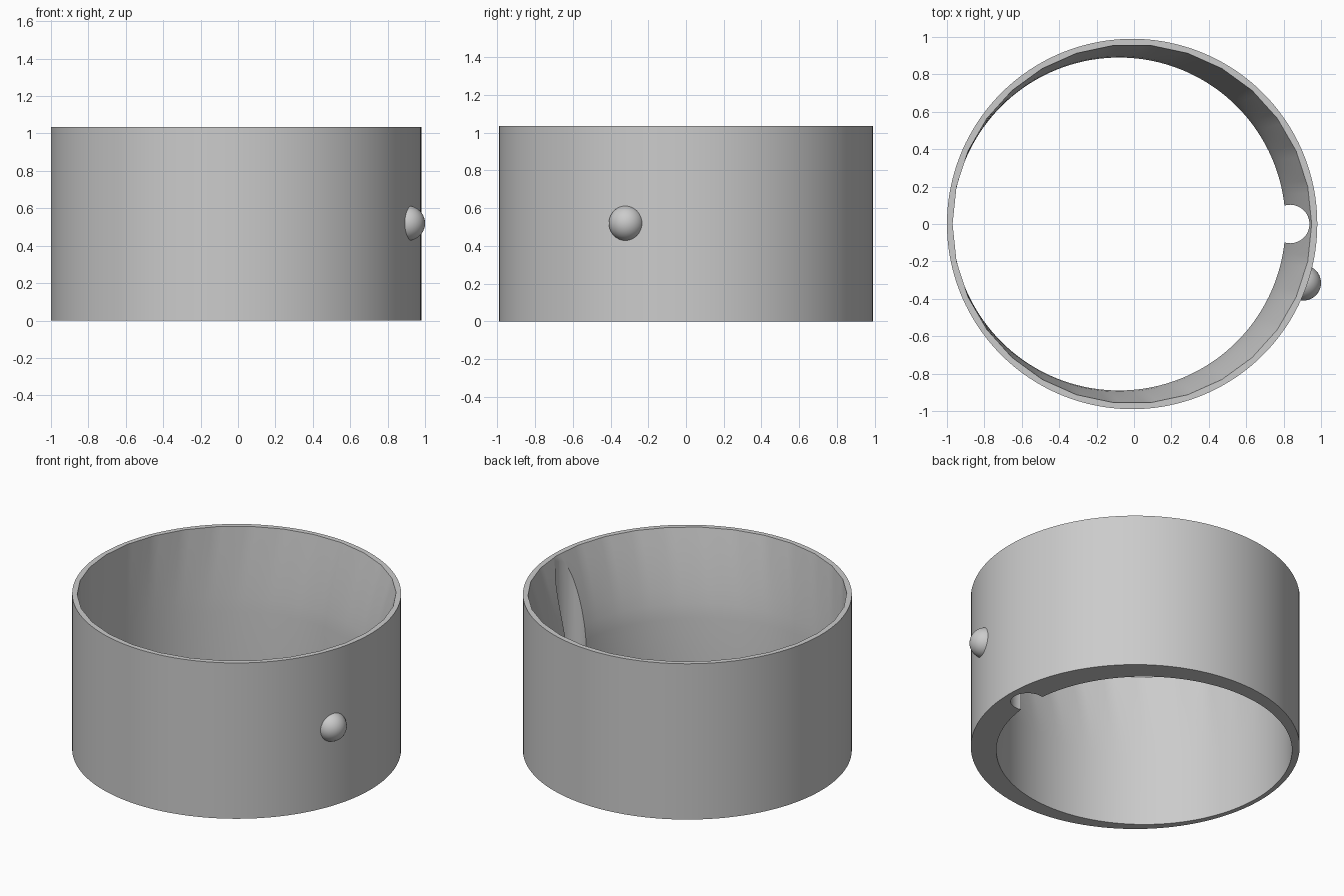
import bpy, bmesh, math
from mathutils import Vector

cube = bpy.data.objects.get("Cube")
if cube:
    bpy.data.objects.remove(cube)

mat = bpy.data.materials.new("light grey")
mat.use_nodes = True
GREY = (0.6, 0.6, 0.6, 1)
mat.diffuse_color = GREY
mat.node_tree.nodes["Principled BSDF"].inputs["Base Color"].default_value = GREY

HEIGHT, SEGS, FACETS, CX = 1.035, 180, 30, -0.01
FLARE_START = 0.48


def bore_point(angle, z):
    """Offset round bore below, flaring out to a faceted mouth on top."""
    step = 2 * math.pi / FACETS
    low = Vector((-0.08 + 0.89 * math.cos(angle), 0.89 * math.sin(angle), z))
    r = 0.96 * math.cos(step / 2) / math.cos(angle % step - step / 2)
    high = Vector((CX + r * math.cos(angle), r * math.sin(angle), z))
    t = max(0, (z - FLARE_START) / (HEIGHT - FLARE_START))
    return low.lerp(high, t ** 1.3)


def outer_point(angle, z):
    return Vector((CX + 0.99 * math.cos(angle), 0.99 * math.sin(angle), z))


# ring wall: loops go up the outside and back down the bore
bm = bmesh.new()
levels = [(outer_point, 0), (outer_point, HEIGHT)]
levels += [(bore_point, HEIGHT + (FLARE_START - HEIGHT) * i / 6) for i in range(7)]
levels += [(bore_point, 0)]
loops = [[bm.verts.new(f(2 * math.pi * i / SEGS, z)) for i in range(SEGS)]
         for f, z in levels]
for k, a in enumerate(loops):
    b = loops[(k + 1) % len(loops)]
    for i in range(SEGS):
        j = (i + 1) % SEGS
        bm.faces.new((a[i], a[j], b[j], b[i]))
bmesh.ops.recalc_face_normals(bm, faces=bm.faces)
mesh = bpy.data.meshes.new("ring_wall")
bm.to_mesh(mesh)
bm.free()
ring = bpy.data.objects.new("ring_wall", mesh)
bpy.context.collection.objects.link(ring)
mesh.materials.append(mat)

# round vertical groove in the thick side of the bore
bpy.ops.mesh.primitive_cylinder_add(vertices=48, radius=0.103, depth=2,
                                    location=(0.835, 0, 0.5))
cutter = bpy.context.object
cutter.name = "groove_cutter"
cutter.data.materials.append(mat)
cutter.hide_render = True
cut = ring.modifiers.new("groove", 'BOOLEAN')
cut.operation = 'DIFFERENCE'
cut.solver = 'EXACT'
cut.object = cutter
bpy.ops.object.select_all(action='DESELECT')
ring.select_set(True)
bpy.context.view_layer.objects.active = ring
bpy.ops.object.modifier_apply(modifier="groove")
bpy.data.objects.remove(cutter)
bpy.ops.object.shade_smooth_by_angle(angle=math.radians(30))

# small round knob on the outside
bpy.ops.mesh.primitive_uv_sphere_add(segments=40, ring_count=20, radius=0.094,
                                     location=(0.906, -0.315, 0.52))
knob = bpy.context.object
knob.name = "knob"
knob.data.materials.append(mat)
bpy.ops.object.shade_smooth()
